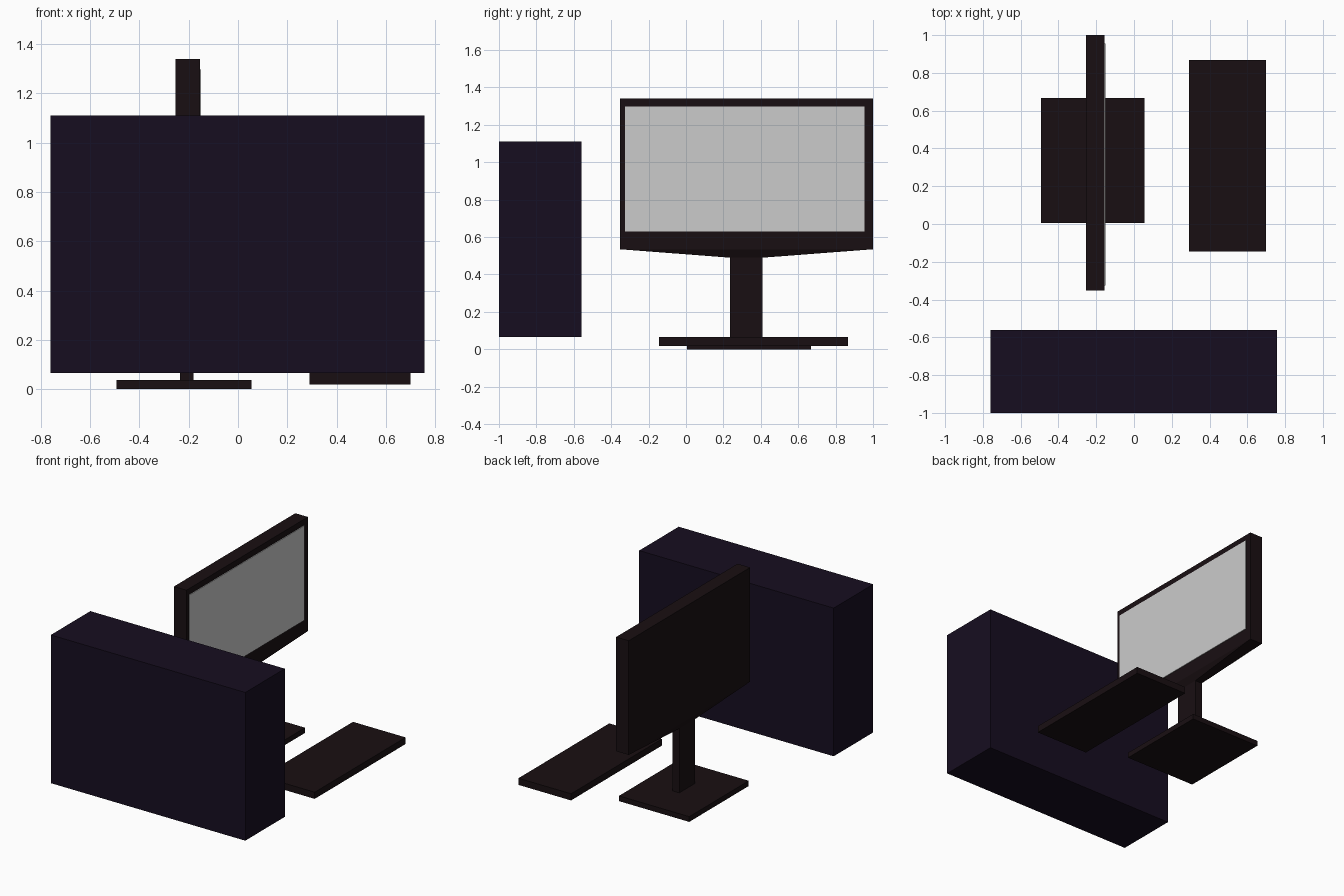
import bpy, bmesh

if "Cube" in bpy.data.objects:
    bpy.data.objects.remove(bpy.data.objects["Cube"])


def material(name, rgb):
    m = bpy.data.materials.new(name)
    m.diffuse_color = (*rgb, 1)
    m.use_nodes = True
    m.node_tree.nodes["Principled BSDF"].inputs["Base Color"].default_value = m.diffuse_color
    return m


black = material("black_plastic", (0.0095, 0.0048, 0.006))
case_colour = material("case_purple", (0.0082, 0.0042, 0.0145))


def prism(name, x, y, z, mat=None, bottom=None):
    """Box from (min, max) ranges; bottom optionally gives other x, y ranges at the base."""
    bx, by = bottom or (x, y)
    bm = bmesh.new()
    rings = []
    for rx, ry, h in ((bx, by, z[0]), (x, y, z[1])):
        rings.append([bm.verts.new((rx[i], ry[j], h))
                      for i, j in ((0, 0), (1, 0), (1, 1), (0, 1))])
    low, high = rings
    bm.faces.new(low[::-1])
    bm.faces.new(high)
    for k in range(4):
        n = (k + 1) % 4
        bm.faces.new((low[k], low[n], high[n], high[k]))
    mesh = bpy.data.meshes.new(name)
    bm.to_mesh(mesh)
    bm.free()
    obj = bpy.data.objects.new(name, mesh)
    bpy.context.collection.objects.link(obj)
    if mat:
        mesh.materials.append(mat)
    return obj


# Computer case
prism("computer_case", (-0.76, 0.757), (-1.0, -0.56), (0.065, 1.11), case_colour)

# Keyboard slab
prism("keyboard", (0.29, 0.70), (-0.145, 0.867), (0.018, 0.065), black)

# Monitor: housing, tapered chin, screen panel facing +x
prism("monitor_housing", (-0.253, -0.155), (-0.353, 1.0), (0.535, 1.34), black)
prism("monitor_chin", (-0.253, -0.155), (-0.353, 1.0), (0.49, 0.535), black,
      bottom=((-0.235, -0.18), (0.235, 0.41)))
prism("screen", (-0.17, -0.150), (-0.325, 0.955), (0.63, 1.297))

# Stand: neck and base plate
prism("stand_neck", (-0.235, -0.18), (0.235, 0.41), (0.037, 0.49), black)
prism("stand_base", (-0.493, 0.055), (0.005, 0.668), (0.0, 0.037), black)
